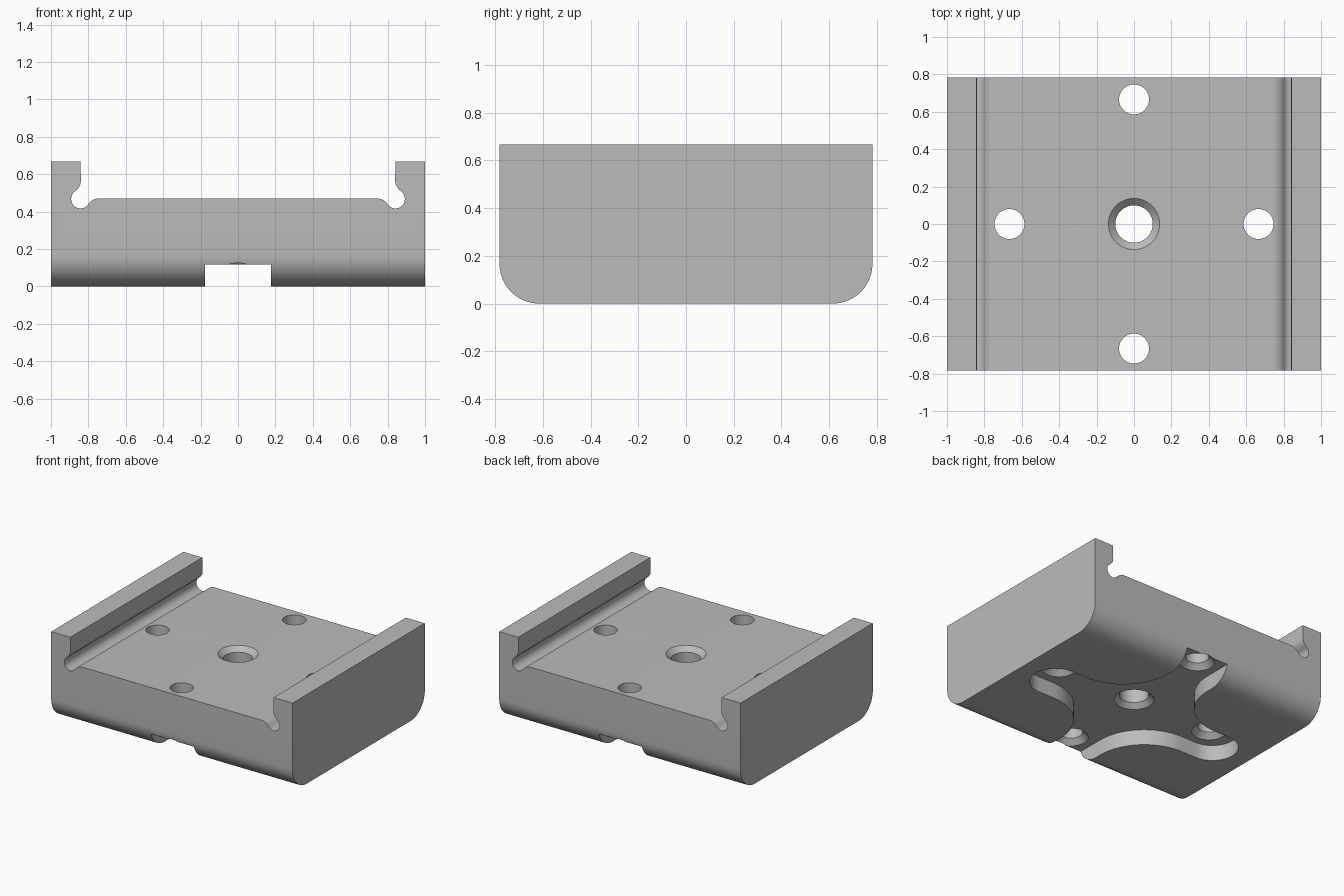
import bpy, bmesh
from math import sin, cos, radians

cube = bpy.data.objects.get("Cube")
if cube:
    bpy.data.objects.remove(cube)

HALF_Y = 0.782
FLOOR = 0.47
POCKET_Z = 0.117
SLOT = 0.177     # half width of the underside slots
FILLET = 0.39    # rounding of the slot crossing


def arc(cx, cy, r, start, end, n):
    angles = [radians(start + (end - start) * i / n) for i in range(n + 1)]
    return [(cx + r * cos(a), cy + r * sin(a)) for a in angles]


def make_object(name, bm):
    bmesh.ops.remove_doubles(bm, verts=bm.verts, dist=1e-5)
    bmesh.ops.recalc_face_normals(bm, faces=bm.faces)
    mesh = bpy.data.meshes.new(name)
    bm.to_mesh(mesh)
    bm.free()
    obj = bpy.data.objects.new(name, mesh)
    bpy.context.collection.objects.link(obj)
    return obj


def extrude_outline(points, direction):
    bm = bmesh.new()
    verts = [bm.verts.new(p) for p in points]
    bmesh.ops.remove_doubles(bm, verts=verts, dist=1e-5)
    face = bm.faces.new([v for v in verts if v.is_valid])
    out = bmesh.ops.extrude_face_region(bm, geom=[face])
    moved = [g for g in out["geom"] if isinstance(g, bmesh.types.BMVert)]
    bmesh.ops.translate(bm, verts=moved, vec=direction)
    return bm


def hole_cutter(name, x, y, rings, n=48):
    # stacked circles, each given as (radius, height)
    bm = bmesh.new()
    loops = [[bm.verts.new((x + px, y + py, z)) for px, py in arc(0, 0, r, 0, 360, n)[:-1]]
             for r, z in rings]
    for low, high in zip(loops, loops[1:]):
        for i in range(n):
            j = (i + 1) % n
            bm.faces.new((low[i], low[j], high[j], high[i]))
    bm.faces.new(loops[0])
    bm.faces.new(loops[-1])
    return make_object(name, bm)


# Body: rail profile with relief grooves, run from front to back
half = (arc(0.743, 0.401, 0.069, 90, 33.7, 6)
        + arc(0.842, 0.467, 0.05, 213.7, 416, 20)
        + arc(0.91, 0.567, 0.07, 236, 180, 6)
        + [(0.842, 0.667), (1, 0.667), (1, 0)])
outline = half + [(-x, z) for x, z in reversed(half)]
bm = extrude_outline([(x, -HALF_Y, z) for x, z in outline], (0, 2 * HALF_Y, 0))

# Rounded lower front and back edges
low_edges = [e for e in bm.edges
             if all(v.co.z < 1e-4 for v in e.verts)
             and abs(e.verts[0].co.y - e.verts[1].co.y) < 1e-4]
bmesh.ops.bevel(bm, geom=low_edges, offset=0.166, segments=14,
                profile=0.5, affect='EDGES')
body = make_object("clamp_body", bm)

# Underside pocket: cross of slots, open at front and back, round at the sides
quarter = ([(SLOT, 0.9)]
           + arc(SLOT + FILLET, SLOT + FILLET, FILLET, 180, 270, 18)
           + arc(0.695, 0, SLOT, 90, 0, 12))
right_half = quarter + [(x, -y) for x, y in reversed(quarter[:-1])]
cross = right_half + [(-x, y) for x, y in reversed(right_half)]
cutters = [make_object("pocket_cutter",
                       extrude_outline([(x, y, -0.1) for x, y in cross],
                                       (0, 0, POCKET_Z + 0.1)))]

# Centre hole, countersunk on both faces
cutters.append(hole_cutter("centre_hole_cutter", 0, 0, [
    (0.135, 0.05), (0.135, POCKET_Z), (0.1, POCKET_Z + 0.035),
    (0.1, FLOOR - 0.035), (0.137, FLOOR), (0.137, 0.6)]))

# Four screw holes, countersunk underneath
for x, y in ((1, 0), (-1, 0), (0, 1), (0, -1)):
    cutters.append(hole_cutter("screw_hole_cutter", x * 0.666, y * 0.666, [
        (0.119, 0.05), (0.119, POCKET_Z), (0.08, POCKET_Z + 0.039), (0.08, 0.6)]))

for cutter in cutters:
    cut = body.modifiers.new(cutter.name, 'BOOLEAN')
    cut.operation = 'DIFFERENCE'
    cut.solver = 'EXACT'
    cut.object = cutter

# Apply the cuts, then drop the cutters
bpy.context.view_layer.update()
graph = bpy.context.evaluated_depsgraph_get()
cut_mesh = bpy.data.meshes.new_from_object(body.evaluated_get(graph))
body.modifiers.clear()
body.data = cut_mesh
for cutter in cutters:
    bpy.data.objects.remove(cutter)

# Plain grey metal
grey = bpy.data.materials.new("plain_grey")
grey.use_nodes = True
colour = (0.5, 0.5, 0.5, 1)
grey.diffuse_color = colour
grey.node_tree.nodes["Principled BSDF"].inputs["Base Color"].default_value = colour
body.data.materials.clear()
body.data.materials.append(grey)

bpy.ops.object.select_all(action='DESELECT')
body.select_set(True)
bpy.context.view_layer.objects.active = body
bpy.ops.object.shade_smooth_by_angle(angle=radians(30))
